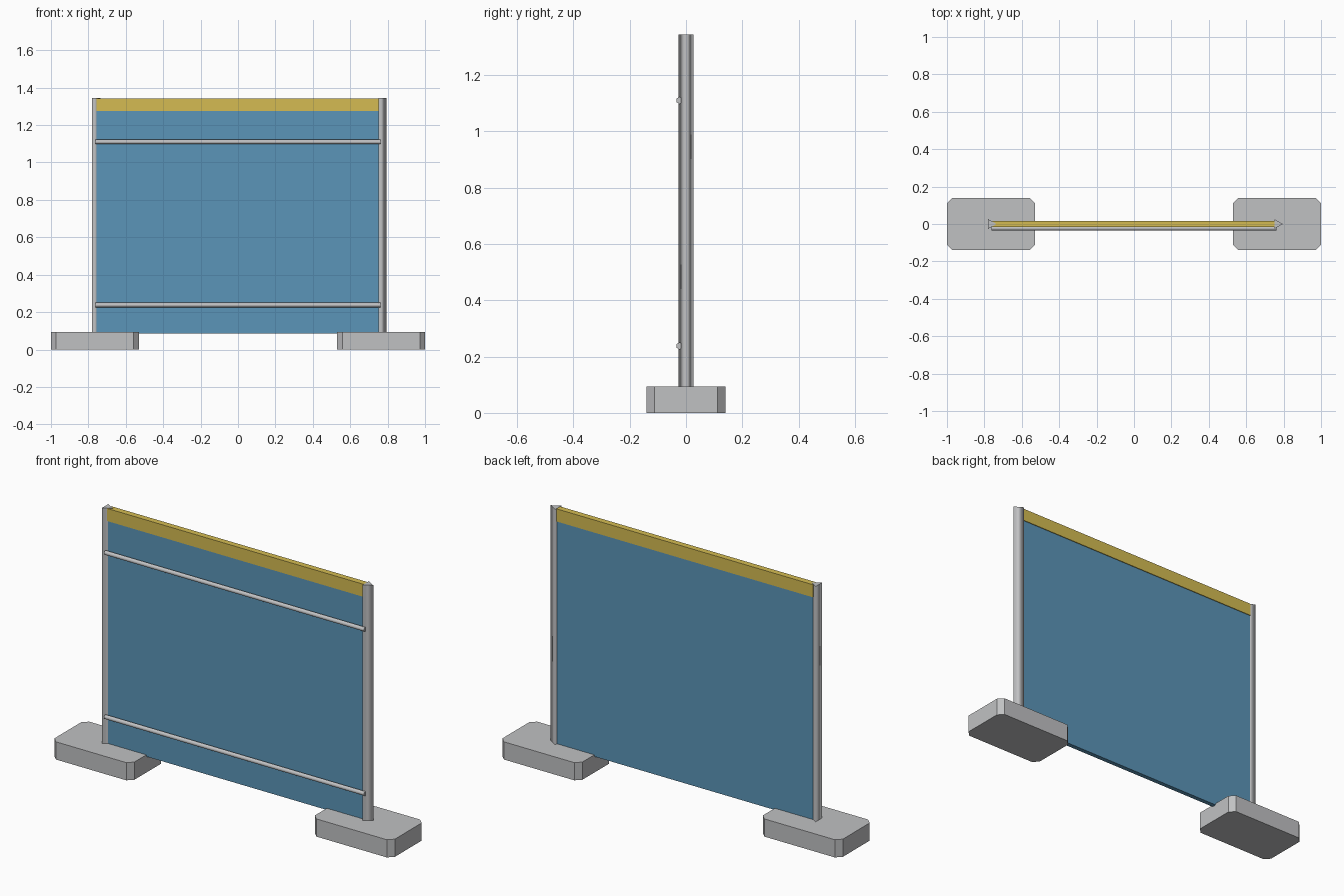
import bpy, bmesh, math
from mathutils import Matrix, Vector

if "Cube" in bpy.data.objects:
    bpy.data.objects.remove(bpy.data.objects["Cube"])


def material(name, rgb):
    m = bpy.data.materials.new(name)
    m.diffuse_color = (*rgb, 1)
    m.use_nodes = True
    m.node_tree.nodes["Principled BSDF"].inputs["Base Color"].default_value = m.diffuse_color
    return m


grey = material("light grey", (0.53, 0.535, 0.545))
blue = material("panel blue", (0.105, 0.30, 0.48))
yellow = material("trim yellow", (0.66, 0.50, 0.085))


def finish(name, bm, mat):
    bmesh.ops.recalc_face_normals(bm, faces=bm.faces[:])
    me = bpy.data.meshes.new(name)
    bm.to_mesh(me)
    bm.free()
    me.materials.append(mat)
    ob = bpy.data.objects.new(name, me)
    bpy.context.collection.objects.link(ob)
    return ob


def box(name, lo, hi, mat, chamfer=0):
    bm = bmesh.new()
    bmesh.ops.create_cube(bm, size=1)
    for v in bm.verts:
        v.co = [(l + h) / 2 + c * (h - l) for l, h, c in zip(lo, hi, v.co)]
    if chamfer:  # cut the upright corners only
        upright = [e for e in bm.edges
                   if abs(e.verts[0].co.z - e.verts[1].co.z) > 0.01]
        bmesh.ops.bevel(bm, geom=upright, offset=chamfer, segments=1,
                        affect='EDGES')
    return finish(name, bm, mat)


def rod(name, start, end, radius, sides, mat, twist=0):
    """Low-sided rod, smooth around its length with crisp ends."""
    start, end = Vector(start), Vector(end)
    along = (end - start).normalized()
    u = Vector((1, 0, 0)) if abs(along.z) > 0.5 else Vector((0, 1, 0))
    w = along.cross(u)
    bm = bmesh.new()
    rings = []
    for p in (start, end):
        ring = []
        for i in range(sides):
            a = twist + math.tau * i / sides
            ring.append(bm.verts.new(p + radius * (math.cos(a) * u + math.sin(a) * w)))
        rings.append(ring)
    caps = [bm.faces.new(r) for r in rings]
    for i in range(sides):
        j = (i + 1) % sides
        bm.faces.new((rings[0][i], rings[0][j], rings[1][j], rings[1][i])).smooth = True
    for f in caps:
        for e in f.edges:
            e.smooth = False
    return finish(name, bm, mat)


# Feet and triangular posts (both posts point to +x)
for side, s in (("left", -1), ("right", 1)):
    cx = 0.765 * s
    box(f"{side}_foot", (cx - 0.235, -0.14, 0), (cx + 0.235, 0.14, 0.094), grey, 0.028)
    rod(f"{side}_post", (cx, 0, 0.085), (cx, 0, 1.344), 0.03, 3, grey)

# Screen panel and its slightly thicker top band
box("screen_panel", (-0.757, -0.012, 0.085), (0.757, 0.012, 1.30), blue)
box("top_band", (-0.757, -0.016, 1.276), (0.757, 0.016, 1.343), yellow)

# Horizontal rails on the front
for label, z in (("lower", 0.238), ("upper", 1.11)):
    rod(f"{label}_rail", (-0.763, -0.023, z), (0.763, -0.023, z), 0.0125, 6,
        grey, math.pi / 6)
